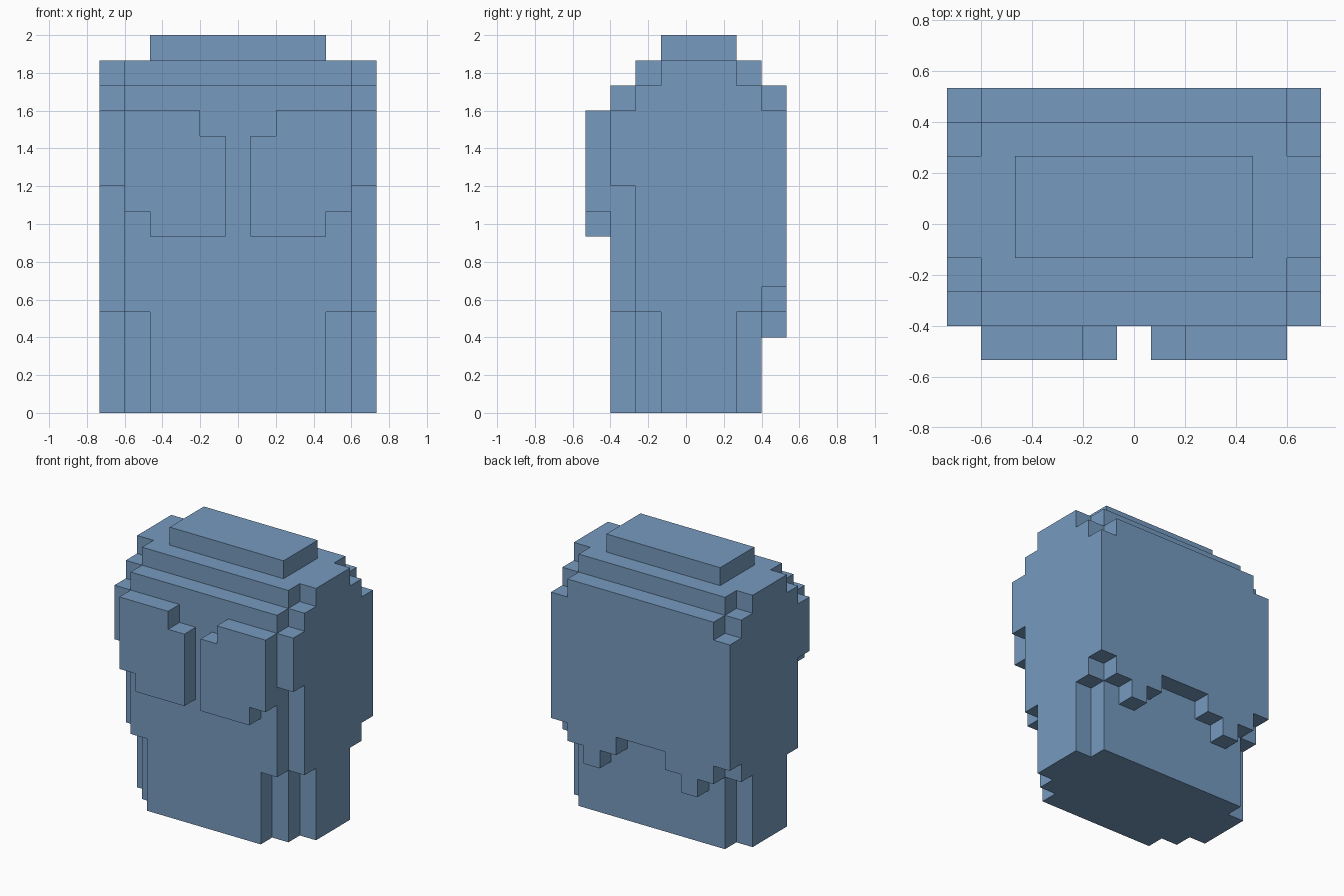
import bpy
import bmesh
from mathutils import Vector

if "Cube" in bpy.data.objects:
    bpy.data.objects.remove(bpy.data.objects["Cube"])

U = 2 / 15  # one block; all sizes below are in blocks

blue = bpy.data.materials.new("soft_blue")
blue.use_nodes = True
COLOUR = (0.181, 0.323, 0.521, 1)
blue.diffuse_color = COLOUR
bsdf = next(n for n in blue.node_tree.nodes if n.type == 'BSDF_PRINCIPLED')
bsdf.inputs["Base Color"].default_value = COLOUR


def prism(name, profile, axis, start, end, mirror=False):
    """Extrude a (y, z) profile along x, or an (x, z) profile along y."""
    bm = bmesh.new()
    if axis == 'x':
        pts = [(start, a, z) for a, z in profile]
        step = Vector((end - start, 0, 0))
    else:
        pts = [(a, start, z) for a, z in profile]
        step = Vector((0, end - start, 0))
    face = bm.faces.new([bm.verts.new(Vector(p) * U) for p in pts])
    out = bmesh.ops.extrude_face_region(bm, geom=[face], use_keep_orig=True)
    moved = [g for g in out["geom"] if isinstance(g, bmesh.types.BMVert)]
    bmesh.ops.translate(bm, verts=moved, vec=step * U)
    bmesh.ops.recalc_face_normals(bm, faces=bm.faces)
    mesh = bpy.data.meshes.new(name)
    bm.to_mesh(mesh)
    bm.free()
    mesh.materials.append(blue)
    obj = bpy.data.objects.new(name, mesh)
    bpy.context.collection.objects.link(obj)
    if mirror:
        mod = obj.modifiers.new("Mirror", 'MIRROR')
        mod.use_mirror_merge = False
    return obj


# Stepped crown shared by the middle and the inner flanks
crown = [(4, 13), (3, 13), (3, 14), (-2, 14), (-2, 13), (-3, 13)]

# Middle of the head
prism("head_core", [(-3, 0), (3, 0), (3, 5), (4, 5)] + crown, 'x', -3.5, 3.5)

# Inner flanks, notched at the lower front
prism("inner_flank", [(-2, 0), (3, 0), (3, 4), (4, 4)] + crown
      + [(-3, 4), (-2, 4)], 'x', 3.5, 4.5, mirror=True)

# Outer side slabs with stepped corners
prism("outer_side",
      [(-1, 0), (2, 0), (2, 4), (3, 4), (3, 5), (4, 5), (4, 12), (3, 12),
       (3, 13), (2, 13), (2, 14), (-1, 14), (-1, 13), (-2, 13), (-2, 12),
       (-3, 12), (-3, 9), (-2, 9), (-2, 4), (-1, 4)],
      'x', 4.5, 5.5, mirror=True)

# Flat block on top
prism("top_cap", [(-1, 14), (2, 14), (2, 15), (-1, 15)], 'x', -3.5, 3.5)

# Raised eye plates
prism("eye_plate",
      [(0.5, 7), (3.5, 7), (3.5, 8), (4.5, 8), (4.5, 12), (1.5, 12),
       (1.5, 11), (0.5, 11)], 'y', -4, -3, mirror=True)

# Jagged fringe hanging at the back
prism("back_fringe",
      [(1.5, 4), (2.5, 4), (2.5, 3), (3.5, 3), (3.5, 5), (1.5, 5)],
      'y', 3, 4, mirror=True)
